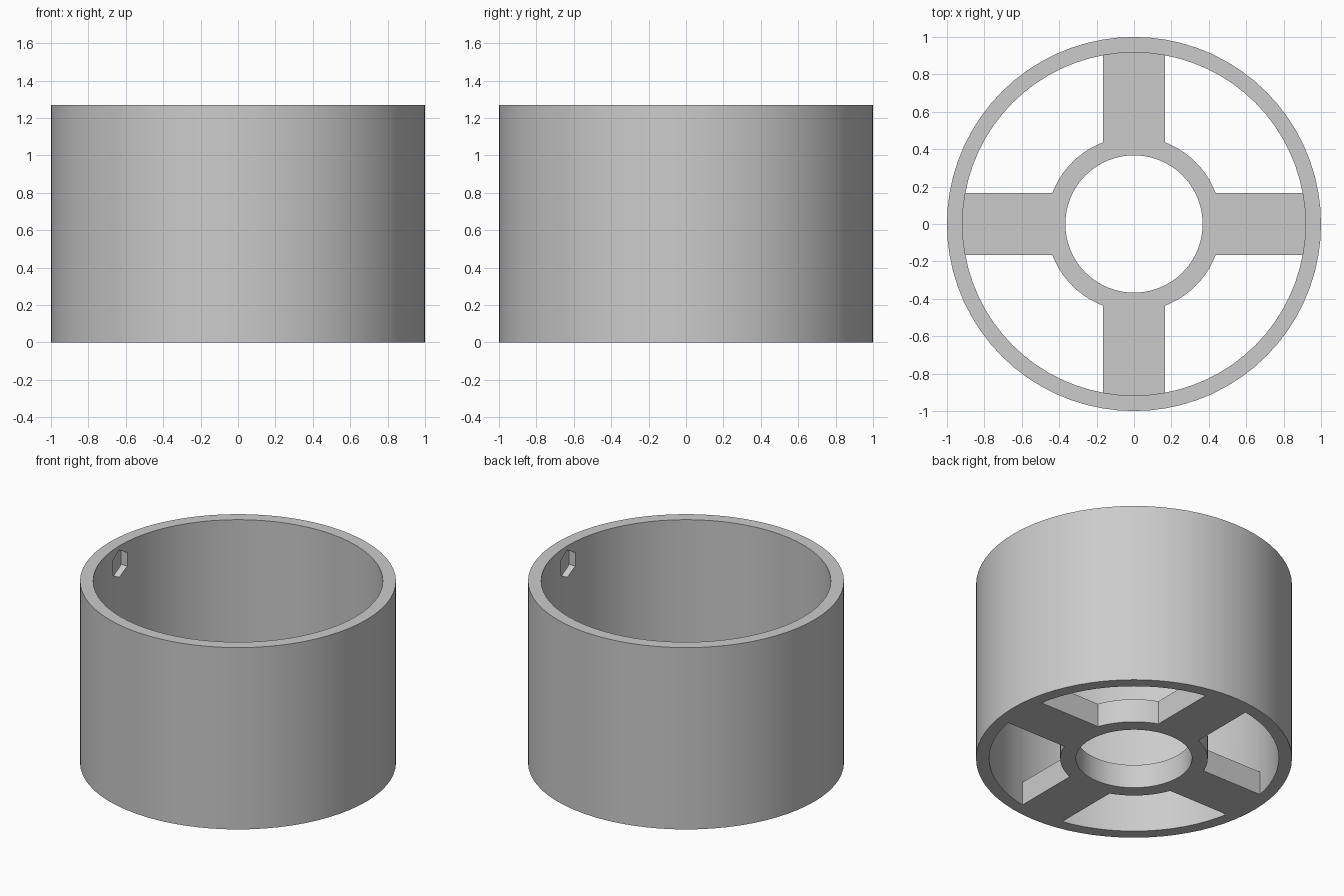
import bpy, bmesh, math
from mathutils import Matrix

if "Cube" in bpy.data.objects:
    bpy.data.objects.remove(bpy.data.objects["Cube"], do_unlink=True)

HEIGHT, FLOOR = 1.27, 0.165
WALL_OUT, WALL_IN = 1.0, 0.917
HUB_OUT, HUB_IN = 0.467, 0.367
SPOKE_HALF = 0.165

grey = bpy.data.materials.new("plain_grey")
grey.use_nodes = True
colour = (0.6, 0.6, 0.6, 1)
grey.diffuse_color = colour
grey.node_tree.nodes["Principled BSDF"].inputs["Base Color"].default_value = colour


def add_object(name, bm):
    bmesh.ops.recalc_face_normals(bm, faces=bm.faces)
    mesh = bpy.data.meshes.new(name)
    bm.to_mesh(mesh)
    bm.free()
    mesh.materials.append(grey)
    obj = bpy.data.objects.new(name, mesh)
    bpy.context.collection.objects.link(obj)
    return obj


def tube(name, outer, inner, height, sides=72):
    """Ring with a rectangular section, standing on the ground."""
    bm = bmesh.new()
    section = [(inner, 0), (outer, 0), (outer, height), (inner, height)]
    rings = []
    for i in range(sides):
        a = math.tau * i / sides
        rings.append([bm.verts.new((r * math.cos(a), r * math.sin(a), z)) for r, z in section])
    for i in range(sides):
        a, b = rings[i], rings[(i + 1) % sides]
        for j in range(4):
            k = (j + 1) % 4
            bm.faces.new((a[j], b[j], b[k], a[k]))
    return add_object(name, bm)


def boolean(target, tool, operation):
    mod = target.modifiers.new(tool.name, "BOOLEAN")
    mod.operation = operation
    mod.solver = "EXACT"
    mod.object = tool
    bpy.context.view_layer.objects.active = target
    bpy.ops.object.modifier_apply(modifier=mod.name)
    bpy.data.objects.remove(tool, do_unlink=True)


# Outer wall and central hub
body = tube("round_housing", WALL_OUT, WALL_IN, HEIGHT)
hub = tube("hub", HUB_OUT, HUB_IN, FLOOR)

# Four spokes from the hub into the wall
start, end = 0.42, 0.96
for i in range(4):
    bm = bmesh.new()
    bmesh.ops.create_cube(bm, size=1)
    bmesh.ops.scale(bm, vec=(end - start, 2 * SPOKE_HALF, FLOOR), verts=bm.verts)
    bmesh.ops.translate(bm, vec=((start + end) / 2, 0, FLOOR / 2), verts=bm.verts)
    bmesh.ops.rotate(bm, matrix=Matrix.Rotation(i * math.pi / 2, 3, "Z"), verts=bm.verts)
    boolean(hub, add_object("spoke", bm), "UNION")
boolean(body, hub, "UNION")

# Blind hexagonal pockets inside the wall, left and right
for side in (-1, 1):
    bm = bmesh.new()
    bmesh.ops.create_cone(bm, cap_ends=True, segments=6, radius1=0.095, radius2=0.095, depth=0.12)
    bmesh.ops.rotate(bm, matrix=Matrix.Rotation(math.pi / 2, 3, "Y"), verts=bm.verts)
    # Turn the hexagon so that a corner points up
    top = max(bm.verts, key=lambda v: v.co.z).co
    bmesh.ops.rotate(bm, matrix=Matrix.Rotation(math.atan2(top.y, top.z), 3, "X"), verts=bm.verts)
    bmesh.ops.translate(bm, vec=(side * 0.90, 0, 1.145), verts=bm.verts)
    boolean(body, add_object("pocket_cutter", bm), "DIFFERENCE")

# Merge flat areas and shade the curved walls smooth
bm = bmesh.new()
bm.from_mesh(body.data)
bmesh.ops.remove_doubles(bm, verts=bm.verts, dist=0.0005)
bmesh.ops.dissolve_limit(bm, angle_limit=0.01, verts=bm.verts, edges=bm.edges)
bm.to_mesh(body.data)
bm.free()
bpy.ops.object.select_all(action="DESELECT")
body.select_set(True)
bpy.context.view_layer.objects.active = body
bpy.ops.object.shade_smooth_by_angle(angle=math.radians(30))
